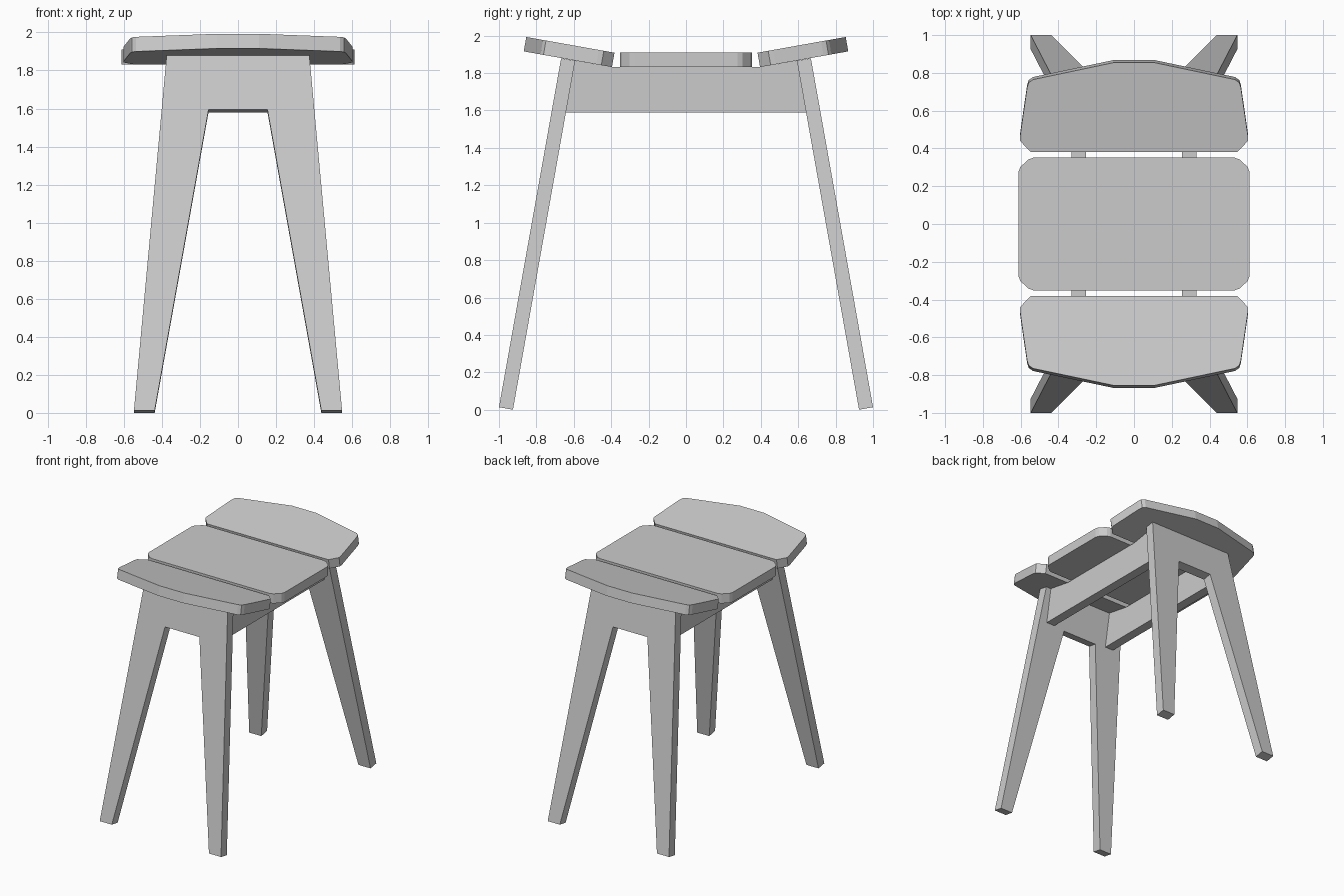
import bpy, bmesh, math
from mathutils import Vector

if "Cube" in bpy.data.objects:
    bpy.data.objects.remove(bpy.data.objects["Cube"])

TILT = math.radians(10.1)
S, C = math.sin(TILT), math.cos(TILT)


def prism(name, profile, origin, u, v, depth):
    """Extrude a 2D profile lying in the (u, v) plane along the depth vector."""
    origin, u, v = Vector(origin), Vector(u), Vector(v)
    bm = bmesh.new()
    face = bm.faces.new([bm.verts.new(origin + u * a + v * b) for a, b in profile])
    ext = bmesh.ops.extrude_face_region(bm, geom=[face], use_keep_orig=True)
    moved = [g for g in ext["geom"] if isinstance(g, bmesh.types.BMVert)]
    bmesh.ops.translate(bm, verts=moved, vec=Vector(depth))
    bmesh.ops.recalc_face_normals(bm, faces=bm.faces[:])
    mesh = bpy.data.meshes.new(name)
    bm.to_mesh(mesh)
    bm.free()
    obj = bpy.data.objects.new(name, mesh)
    bpy.context.collection.objects.link(obj)
    return obj


def mirrored(half):
    """Complete a right-hand half profile with its mirror image across x = 0."""
    return half + [(-a, b) for a, b in reversed(half)]


X, Y, Z = (1, 0, 0), (0, 1, 0), (0, 0, 1)

# Half profiles: splayed leg frame, tilted end slat, flat centre slat
leg_half = [(0.155, 1.605), (0.438, 0), (0.547, 0), (0.375, 1.895)]
leg_profile = leg_half + [(-a, b) for a, b in reversed(leg_half)]
end_half = [(0.548, 0), (0.603, 0.058), (0.603, 0.085), (0.566, 0.345),
            (0.557, 0.372), (0.535, 0.388), (0.11, 0.479)]
centre_half = [(0.53, -0.352), (0.558, -0.342), (0.602, -0.302), (0.612, -0.275),
               (0.612, 0.275), (0.602, 0.302), (0.558, 0.342), (0.53, 0.352)]

# Leg frames and end slats, front and back
for side, s in (("front", -1), ("back", 1)):
    prism(f"{side}_leg_frame", leg_profile, (0, s, 0.0135), X,
          (0, -s * S, C), Vector((0, -s * C, -S)) * 0.076)
    prism(f"{side}_seat_slat", mirrored(end_half), (0, s * 0.396, 1.832), X,
          (0, s * C, S), Vector((0, -s * S, C)) * 0.078)

# Centre seat slat
prism("centre_seat_slat", mirrored(centre_half), (0, 0, 1.832), X, Y, (0, 0, 0.078))

# Rails joining the two leg frames under the seat
rail_half = [(0.643, 1.59), (0.594, 1.867), (0.396, 1.832)]
for side, x in (("left", -0.33), ("right", 0.253)):
    prism(f"{side}_rail", mirrored(rail_half), (x, 0, 0), Y, Z, (0.077, 0, 0))
